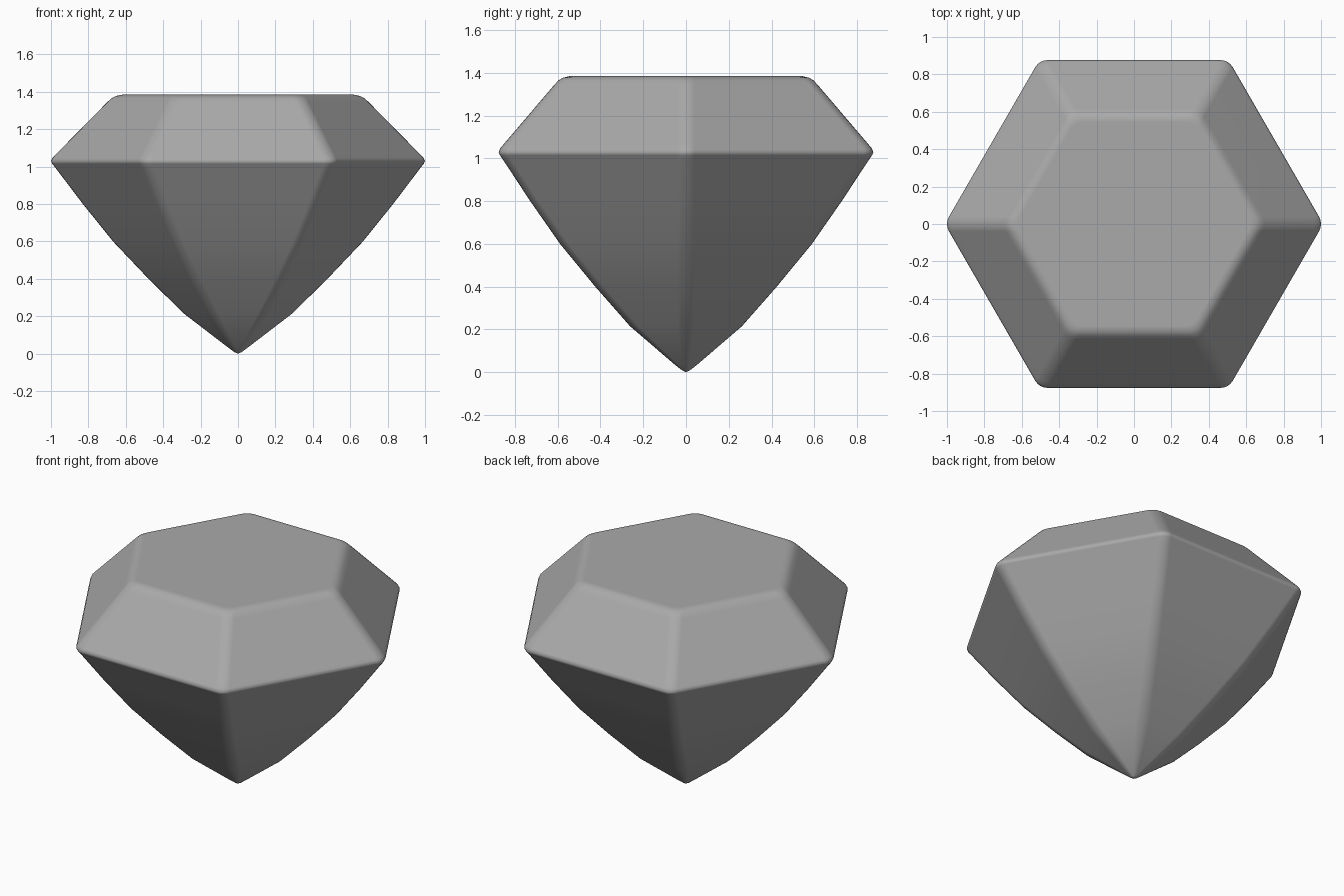
import bpy, bmesh, math
from mathutils import Vector

cube = bpy.data.objects.get("Cube")
if cube:
    bpy.data.objects.remove(cube, do_unlink=True)

# One plain grey for the whole stone
grey = bpy.data.materials.new("stone_grey")
grey.use_nodes = True
colour = (0.4, 0.4, 0.4, 1)
grey.diffuse_color = colour
grey.node_tree.nodes["Principled BSDF"].inputs["Base Color"].default_value = colour

# Corner profile (radius, height): curved pavilion, soft girdle, crown, soft table rim
PROFILE = [(0.02, 0.008), (0.06, 0.035), (0.302, 0.215), (0.49, 0.4), (0.68, 0.6),
           (0.845, 0.805), (0.985, 0.99), (1.005, 1.015), (1.012, 1.03), (1.003, 1.048),
           (0.98, 1.072), (0.71, 1.346), (0.688, 1.366), (0.665, 1.378), (0.63, 1.385)]
SIDES, STEPS, CUT = 6, 4, 0.045


def rounded_ring(bm, radius, z):
    """Hexagon with small rounded corners."""
    cut = min(CUT, radius * 0.3)
    ring = []
    fillet = cut * math.tan(math.radians(60))
    centre = radius - fillet / math.cos(math.radians(30))
    for side in range(SIDES):
        angle = math.tau * side / SIDES
        middle = Vector((math.cos(angle), math.sin(angle), 0)) * centre
        for step in range(STEPS + 1):
            turn = angle + (step / STEPS - 0.5) * math.tau / SIDES
            point = middle + Vector((math.cos(turn), math.sin(turn), 0)) * fillet
            ring.append(bm.verts.new((point.x, point.y, z)))
    return ring


# Gem: rings bridged from tip to table
bm = bmesh.new()
rings = [rounded_ring(bm, r, z) for r, z in PROFILE]
count = len(rings[0])
for low, high in zip(rings, rings[1:]):
    for i in range(count):
        j = (i + 1) % count
        bm.faces.new((low[i], low[j], high[j], high[i]))
tip = bm.verts.new((0, 0, 0))
for i in range(count):
    bm.faces.new((tip, rings[0][(i + 1) % count], rings[0][i]))
bm.faces.new(rings[-1])
bmesh.ops.recalc_face_normals(bm, faces=bm.faces)
for face in bm.faces:
    face.smooth = True

mesh = bpy.data.meshes.new("gem")
bm.to_mesh(mesh)
bm.free()
mesh.materials.append(grey)
gem = bpy.data.objects.new("gem", mesh)
bpy.context.collection.objects.link(gem)

# Broad facets stay flat, only the rounded edges blend
normals = gem.modifiers.new("facet_normals", 'WEIGHTED_NORMAL')
normals.weight = 80
